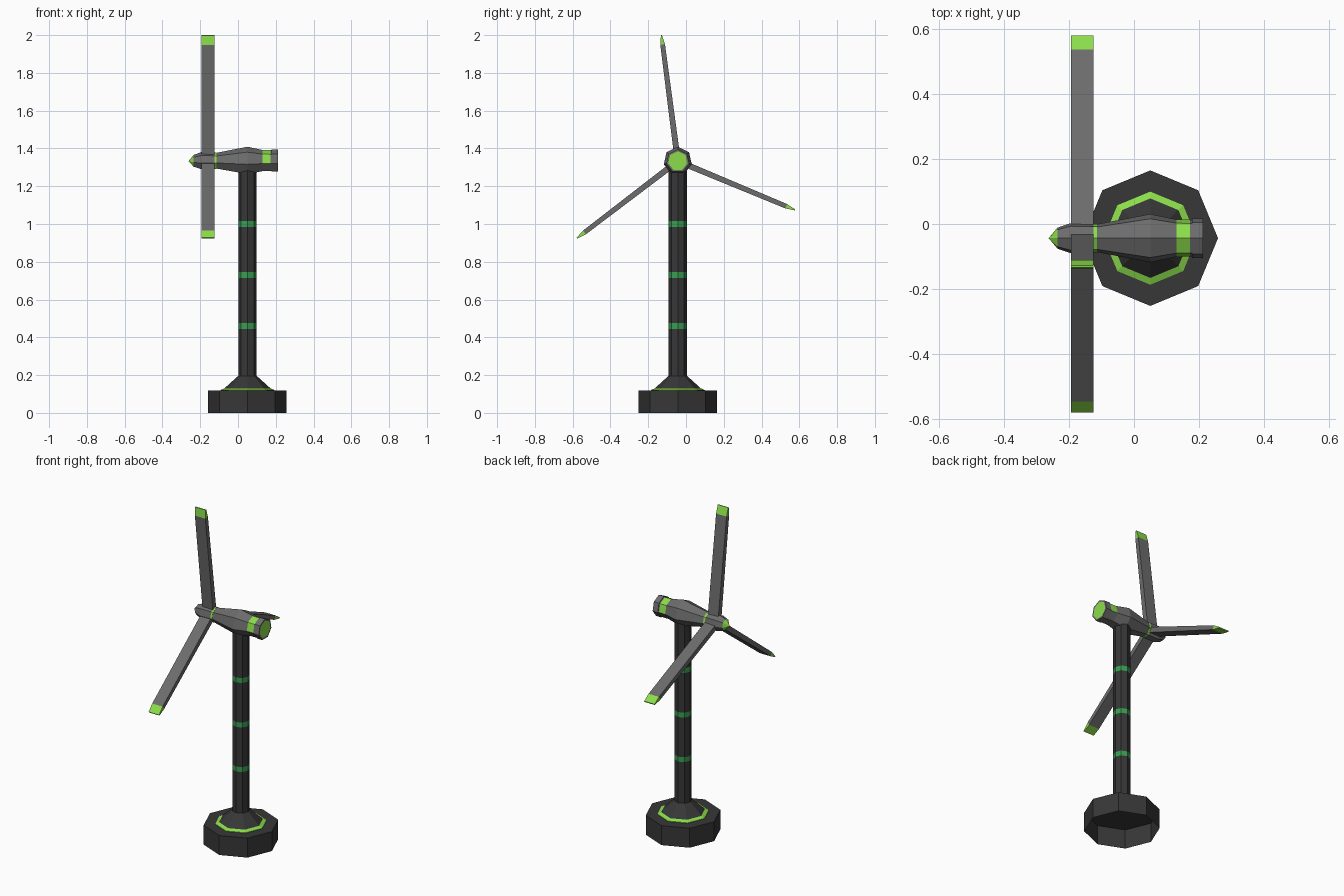
import bpy, bmesh, math
from mathutils import Matrix, Vector

if "Cube" in bpy.data.objects:
    bpy.data.objects.remove(bpy.data.objects["Cube"])

CX, CY, CZ = 0.05, -0.0435, 1.333      # tower axis and rotor height


def material(name, rgb):
    m = bpy.data.materials.new(name)
    m.diffuse_color = (*rgb, 1)
    m.use_nodes = True
    m.node_tree.nodes["Principled BSDF"].inputs["Base Color"].default_value = m.diffuse_color
    return m


MATS = [material("dark grey", (0.038, 0.038, 0.038)),
        material("mid grey", (0.15, 0.15, 0.15)),
        material("lime green", (0.26, 0.72, 0.07)),
        material("deep green", (0.04, 0.34, 0.085))]
DARK, GREY, LIME, GREEN = range(4)


def finish(name, bm, matrix):
    bmesh.ops.recalc_face_normals(bm, faces=bm.faces)
    bm.transform(matrix)
    me = bpy.data.meshes.new(name)
    bm.to_mesh(me)
    bm.free()
    for m in MATS:
        me.materials.append(m)
    ob = bpy.data.objects.new(name, me)
    bpy.context.collection.objects.link(ob)
    return ob


def lathe(name, profile, colours, sides, matrix):
    """Faceted solid of revolution around z; one colour per profile segment."""
    bm = bmesh.new()
    rings = []
    for r, z in profile:
        n = sides if r > 0 else 1
        rings.append([bm.verts.new((r * math.cos(2 * math.pi * i / sides),
                                    r * math.sin(2 * math.pi * i / sides), z))
                      for i in range(n)])
    for a, b, c in zip(rings, rings[1:], colours):
        for i in range(sides):
            j = (i + 1) % sides
            vs = []
            for v in (a[i % len(a)], a[j % len(a)], b[j % len(b)], b[i % len(b)]):
                if v not in vs:
                    vs.append(v)
            bm.faces.new(vs).material_index = c
    return finish(name, bm, matrix)


# Foundation: octagonal plinth, open underneath
ground = Matrix.Translation((CX, CY, 0))
lathe("base", [(0.208, 0), (0.208, 0.118), (0, 0.118)], [DARK, DARK], 8, ground)
lathe("base_collar", [(0.143, 0.118), (0.143, 0.121), (0.122, 0.130), (0.049, 0.196)],
      [LIME, LIME, DARK], 8, ground)

# Tower with three flush bands
tower, tones = [(0.048, 0.19)], []
for z in (0.445, 0.715, 0.985):
    tower += [(0.048, z), (0.048, z + 0.03)]
    tones += [DARK, GREEN]
tower += [(0.048, 1.285), (0, 1.285)]
lathe("tower", tower, tones + [DARK, DARK], 8, ground)

# Nacelle and hub: seven-sided, lying along x with one corner up
along_x = Matrix.Translation((0, CY, CZ)) @ Matrix(
    ((0, 0, 1, 0), (0, 1, 0, 0), (1, 0, 0, 0), (0, 0, 0, 1)))
nacelle = lathe("nacelle",
                [(0, -0.113), (0.044, -0.113), (0.076, 0.05), (0.059, 0.13),
                 (0.058, 0.172), (0.058, 0.178), (0.062, 0.178), (0.062, 0.212),
                 (0.052, 0.212), (0, 0.212)],
                [GREY, GREY, GREY, LIME, GREY, GREY, GREY, GREY, LIME], 7, along_x)
# The stripe covers only the upper faces
for f in nacelle.data.polygons:
    if 0.13 < f.center.x < 0.172 and f.center.z < CZ:
        f.material_index = GREY
lathe("hub", [(0, -0.262), (0.033, -0.235), (0.047, -0.195), (0.045, -0.125),
              (0.045, -0.113), (0, -0.113)],
      [LIME, GREY, GREY, LIME, GREY], 7, along_x)


# Blades: slender bars with a wedge-shaped coloured tip
def blade(name, angle):
    bm = bmesh.new()
    rings = []
    for length, t in ((0.02, 0.016), (0.622, 0.0125), (0.672, 0.003)):
        rings.append([bm.verts.new((x, y, length)) for x, y in
                      ((-0.035, -t), (0.035, -t), (0.035, t), (-0.035, t))])
    for k, c in ((0, GREY), (1, LIME)):
        for i in range(4):
            j = (i + 1) % 4
            bm.faces.new((rings[k][i], rings[k][j], rings[k + 1][j],
                          rings[k + 1][i])).material_index = c
    bm.faces.new(rings[0]).material_index = GREY
    bm.faces.new(rings[2]).material_index = LIME
    finish(name, bm, Matrix.Translation((-0.159, CY, CZ)) @
           Matrix.Rotation(math.radians(angle), 4, 'X'))


for i in range(3):
    blade(f"blade_{i + 1}", 7.4 + 120 * i)
